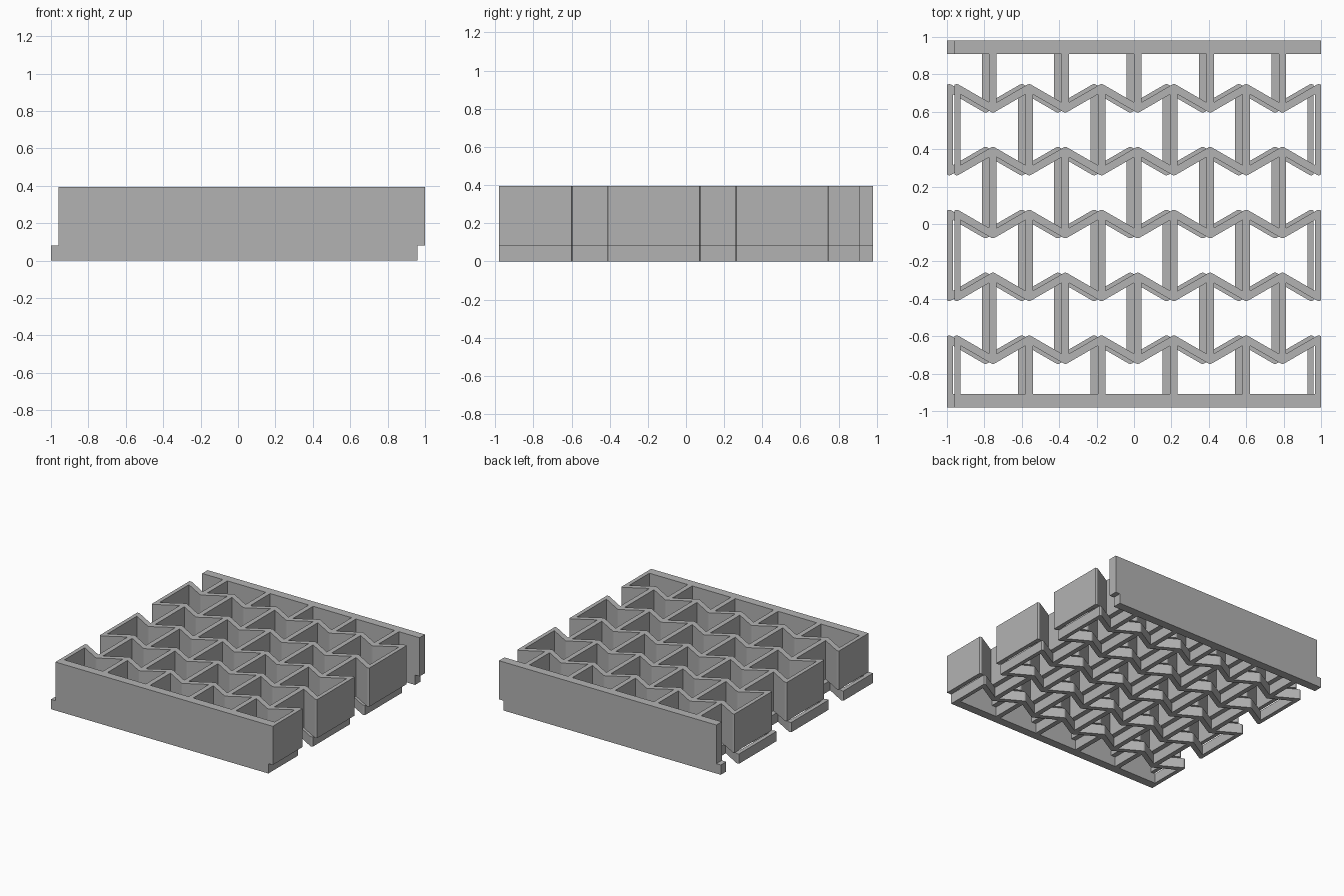
import bpy
import bmesh
from math import cos, sin, tan, radians

if "Cube" in bpy.data.objects:
    bpy.data.objects.remove(bpy.data.objects["Cube"], do_unlink=True)

HALF = 0.98              # half size of each square layer
PITCH = 0.387            # rib spacing
ROW = 0.336              # zigzag row spacing
WALL = 0.04              # wall thickness
SLOPE = radians(30)
AMP = PITCH / 4 * tan(SLOPE)
BAR = 0.91               # inner edge of the end bars
BANDS = 6

grey = bpy.data.materials.new("plain grey")
grey.use_nodes = True
colour = (0.45, 0.45, 0.45, 1)
grey.diffuse_color = colour
grey.node_tree.nodes["Principled BSDF"].inputs["Base Color"].default_value = colour


def zigzag_edge(row_y, side):
    """One edge of a cell, left to right, with a rounded tip pointing inward."""
    r = WALL / 2
    x = PITCH / 2 - r
    y = row_y + side * (AMP - r * tan(SLOPE) - r / cos(SLOPE))
    tip_y = row_y - side * AMP
    tip = [(r * sin(radians(a)), tip_y - side * r * cos(radians(a)))
           for a in range(-30, 31, 10)]
    return [(-x, y)] + tip + [(x, y)]


def cell_outline(band):
    """Bow-tie opening between two zigzag rows, or a zigzag and an end bar."""
    x = PITCH / 2 - WALL / 2
    upper = [(-x, BAR), (x, BAR)]
    lower = [(-x, -BAR), (x, -BAR)]
    if band > 0:
        upper = zigzag_edge(ROW * (3 - band), 1)
    if band < BANDS - 1:
        lower = zigzag_edge(ROW * (2 - band), -1)
    return lower + upper[::-1]


def add_prism(bm, outline, z0, z1):
    face = bm.faces.new([bm.verts.new((x, y, z0)) for x, y in outline])
    top = bmesh.ops.extrude_face_region(bm, geom=[face])["geom"]
    verts = [v for v in top if isinstance(v, bmesh.types.BMVert)]
    bmesh.ops.translate(bm, verts=verts, vec=(0, 0, z1 - z0))


def make_object(name, bm):
    bmesh.ops.recalc_face_normals(bm, faces=bm.faces)
    mesh = bpy.data.meshes.new(name)
    bm.to_mesh(mesh)
    bm.free()
    mesh.materials.append(grey)
    obj = bpy.data.objects.new(name, mesh)
    bpy.context.collection.objects.link(obj)
    return obj


def lattice_layer(name, shift, z0, z1):
    # Solid slab
    bm = bmesh.new()
    square = [(-HALF, -HALF), (HALF, -HALF), (HALF, HALF), (-HALF, HALF)]
    add_prism(bm, [(x + shift, y) for x, y in square], z0, z1)
    slab = make_object(name, bm)

    # Openings, staggered by half a pitch in alternate bands
    bm = bmesh.new()
    for band in range(BANDS):
        count = 6 - band % 2
        for i in range(count):
            centre = shift + (i - (count - 1) / 2) * PITCH
            outline = [(x + centre, y) for x, y in cell_outline(band)]
            add_prism(bm, outline, z0 - 0.1, z1 + 0.1)
    cutter = make_object(name + "_cutter", bm)
    cutter.hide_render = True

    cut = slab.modifiers.new("openings", "BOOLEAN")
    cut.operation = "DIFFERENCE"
    cut.solver = "EXACT"
    cut.object = cutter
    bpy.context.view_layer.objects.active = slab
    bpy.ops.object.modifier_apply(modifier=cut.name)
    bpy.data.objects.remove(cutter, do_unlink=True)
    return slab


# Thin base lattice and tall main lattice, offset sideways to interlock
lattice_layer("base_lattice", -0.02, 0, 0.08)
lattice_layer("main_lattice", 0.02, 0.08, 0.395)
